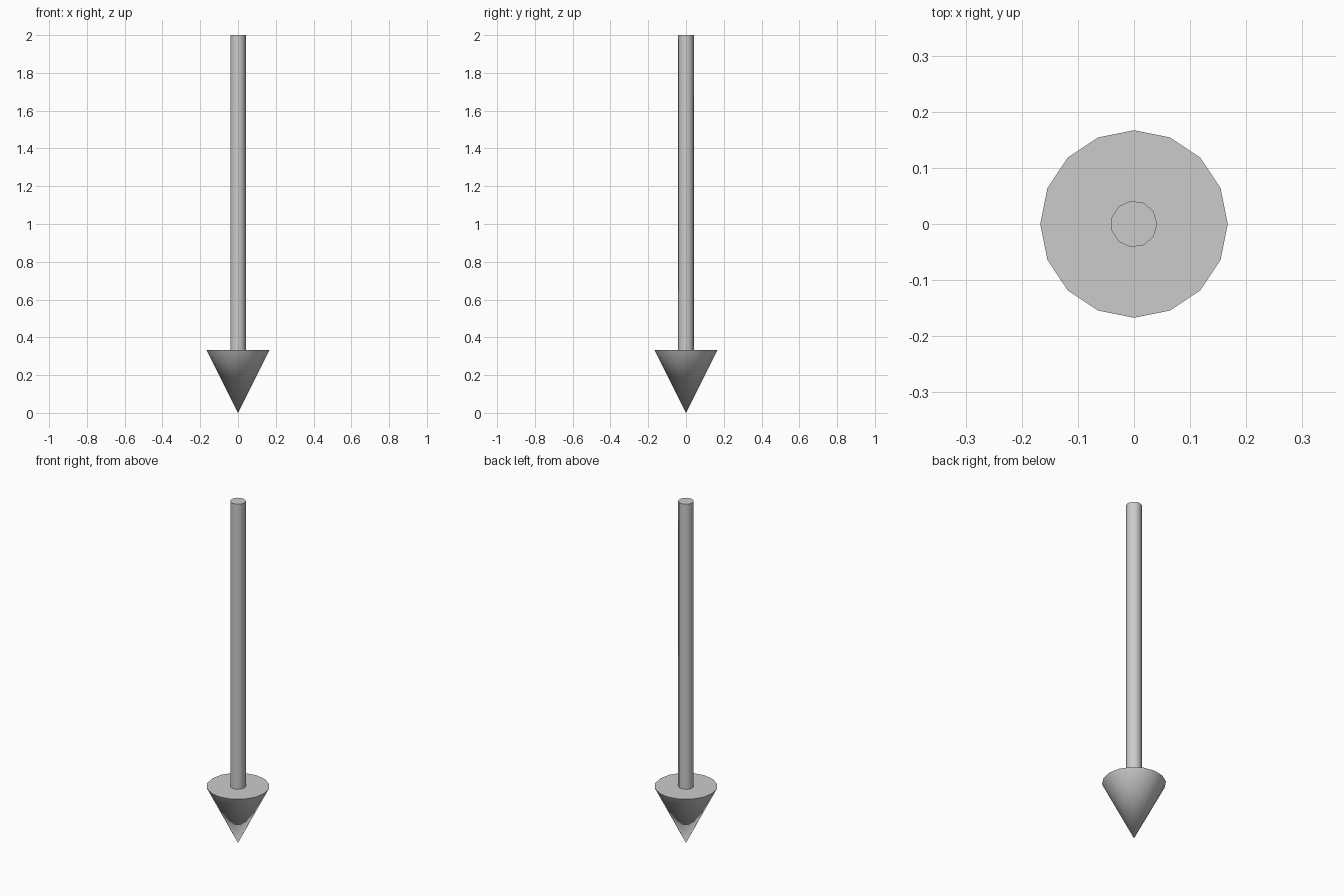
import bpy
from math import radians

if "Cube" in bpy.data.objects:
    bpy.data.objects.remove(bpy.data.objects["Cube"])

HEAD_H = 0.333
HEAD_R = 0.167
SHAFT_R = 0.0415
TOP = 2.0


def tapered(name, sides, r_bottom, r_top, z0, z1):
    """Upright cone or cylinder with its first corner on +x."""
    bpy.ops.mesh.primitive_cone_add(
        vertices=sides, radius1=r_bottom, radius2=r_top, depth=z1 - z0,
        location=(0, 0, (z0 + z1) / 2), rotation=(0, 0, radians(-90)))
    obj = bpy.context.object
    obj.name = name
    bpy.ops.object.transform_apply(location=False, rotation=True, scale=False)
    bpy.ops.object.shade_smooth_by_angle(angle=radians(40))
    return obj


# Arrow head, pointing down
tapered("arrow_head", 16, 0.0, HEAD_R, 0.0, HEAD_H)

# Shaft, sunk slightly into the head
tapered("arrow_shaft", 11, SHAFT_R, SHAFT_R, HEAD_H - 0.005, TOP)
